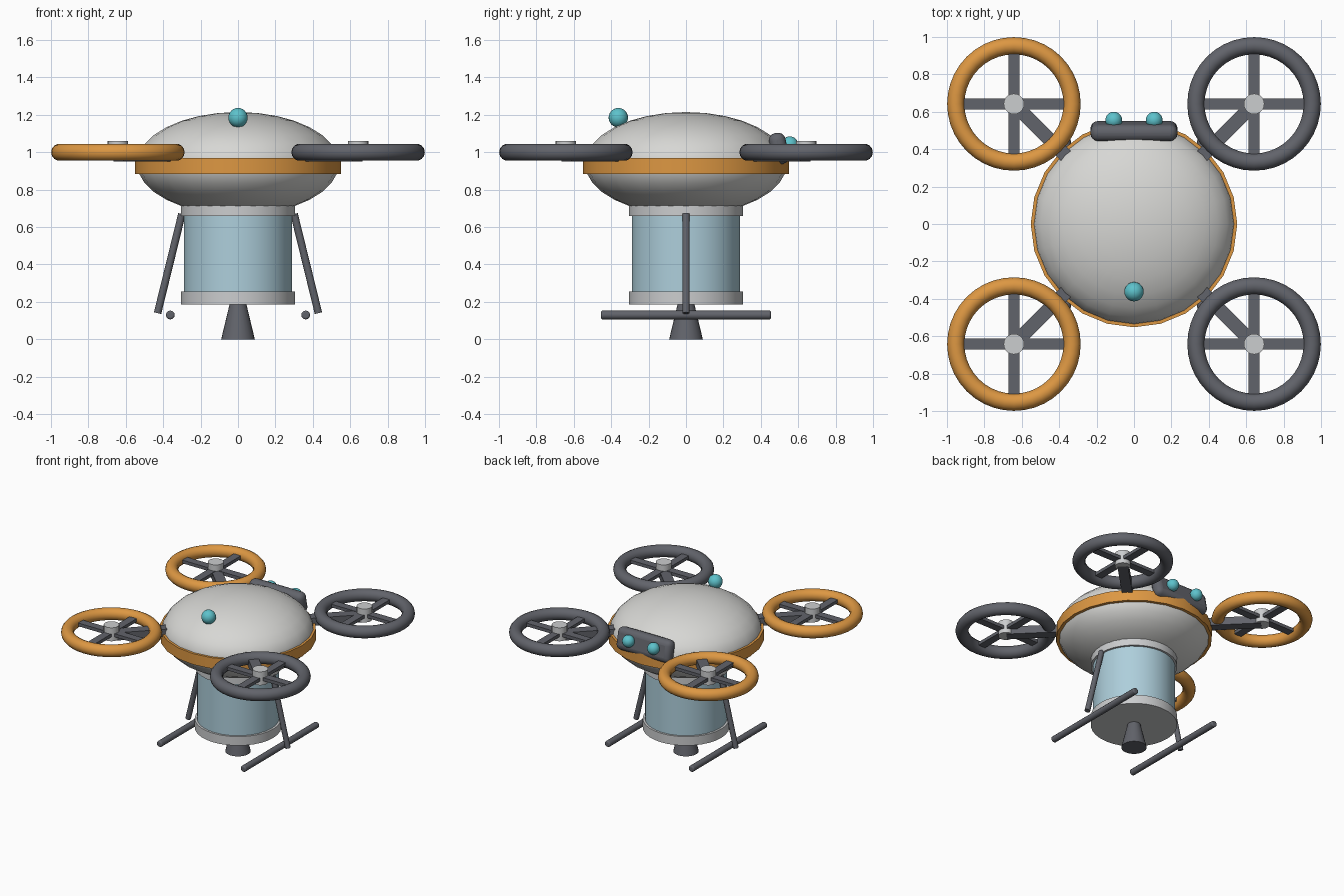
import bpy, math
from mathutils import Vector

if "Cube" in bpy.data.objects:
    bpy.data.objects.remove(bpy.data.objects["Cube"])


def material(name, r, g, b):
    m = bpy.data.materials.new(name)
    m.use_nodes = True
    m.diffuse_color = (r, g, b, 1)
    m.node_tree.nodes["Principled BSDF"].inputs["Base Color"].default_value = (r, g, b, 1)
    return m


shell = material("pale shell", 0.68, 0.68, 0.66)
silver = material("silver", 0.6, 0.61, 0.62)
orange = material("orange", 0.72, 0.31, 0.055)
dark = material("dark grey", 0.12, 0.125, 0.145)
cyan = material("cyan lens", 0.11, 0.54, 0.6)
glass = material("pale blue tank", 0.42, 0.62, 0.71)


def finish(name, mat, smooth=True, bevel=0):
    ob = bpy.context.object
    ob.name = name
    ob.data.materials.append(mat)
    if smooth:
        bpy.ops.object.shade_smooth_by_angle(angle=math.radians(35))
    if bevel:
        mod = ob.modifiers.new("rounding", "BEVEL")
        mod.width = bevel
        mod.segments = 4
    return ob


def ball(name, mat, loc, scale, segments=20, rings=12):
    bpy.ops.mesh.primitive_uv_sphere_add(segments=segments, ring_count=rings, radius=1, location=loc)
    bpy.context.object.scale = scale
    bpy.ops.object.transform_apply(location=False, rotation=False)
    return finish(name, mat)


def drum(name, mat, x, y, low, high, r_low, r_high, sides=32):
    bpy.ops.mesh.primitive_cone_add(vertices=sides, radius1=r_low, radius2=r_high,
                                    depth=high - low, location=(x, y, (low + high) / 2))
    return finish(name, mat)


def rod(name, mat, start, end, radius, bevel=0):
    a, b = Vector(start), Vector(end)
    bpy.ops.mesh.primitive_cylinder_add(vertices=12, radius=radius, depth=(b - a).length,
                                        location=(a + b) / 2)
    bpy.context.object.rotation_euler = (b - a).to_track_quat("Z", "Y").to_euler()
    return finish(name, mat, bevel=bevel)


def box(name, mat, loc, size, rot=(0, 0, 0), bevel=0):
    bpy.ops.mesh.primitive_cube_add(size=1, location=loc, rotation=rot)
    bpy.context.object.scale = size
    bpy.ops.object.transform_apply(location=False, rotation=False)
    return finish(name, mat, bevel=bevel)


# Body shell and belt
ball("body", shell, (0, 0, 0.94), (0.54, 0.54, 0.275), 24, 16)
drum("belt", orange, 0, 0, 0.885, 0.97, 0.552, 0.552, 24)

# Tank with collars and nozzle
drum("upper_collar", silver, 0, 0, 0.66, 0.74, 0.306, 0.306)
drum("tank", glass, 0, 0, 0.24, 0.67, 0.29, 0.29)
drum("lower_collar", silver, 0, 0, 0.185, 0.255, 0.306, 0.306)
drum("nozzle", dark, 0, 0, 0, 0.2, 0.09, 0.042, 24)

# Four rotors: orange on the right side, dark on the left
C = 0.642
for sx, side in ((1, "left"), (-1, "right")):
    for sy, end in ((-1, "front"), (1, "back")):
        tag = end + "_" + side
        x, y = sx * C, sy * C
        bpy.ops.mesh.primitive_torus_add(major_segments=40, minor_segments=14, major_radius=0.311,
                                         minor_radius=0.046, location=(x, y, 1.0))
        finish("rotor_ring_" + tag, dark if sx > 0 else orange)
        box("spoke_x_" + tag, dark, (x, y, 1.0), (0.6, 0.06, 0.025))
        box("spoke_y_" + tag, dark, (x, y, 1.0), (0.06, 0.6, 0.025))
        drum("hub_" + tag, silver, x, y, 0.955, 1.06, 0.055, 0.055, 20)
        box("arm_" + tag, dark, (sx * 0.49, sy * 0.49, 0.98), (0.42, 0.075, 0.06),
            (0, 0, math.atan2(sy, sx)))

    # Leg and skid on each side
    rod("leg_" + side, dark, (sx * 0.3, 0, 0.67), (sx * 0.43, 0, 0.14), 0.02)
    rod("skid_" + side, dark, (sx * 0.362, -0.455, 0.13), (sx * 0.362, 0.455, 0.13), 0.024, 0.01)

    # Rear lens on each side
    ball("rear_lens_" + side, cyan, (sx * 0.108, 0.555, 1.04), (0.045,) * 3)

# Rear sensor pod and front beacon
box("sensor_pod", dark, (0, 0.497, 1.02), (0.465, 0.09, 0.17), (math.radians(12), 0, 0), 0.04)
ball("front_beacon", cyan, (0, -0.362, 1.185), (0.052,) * 3)
